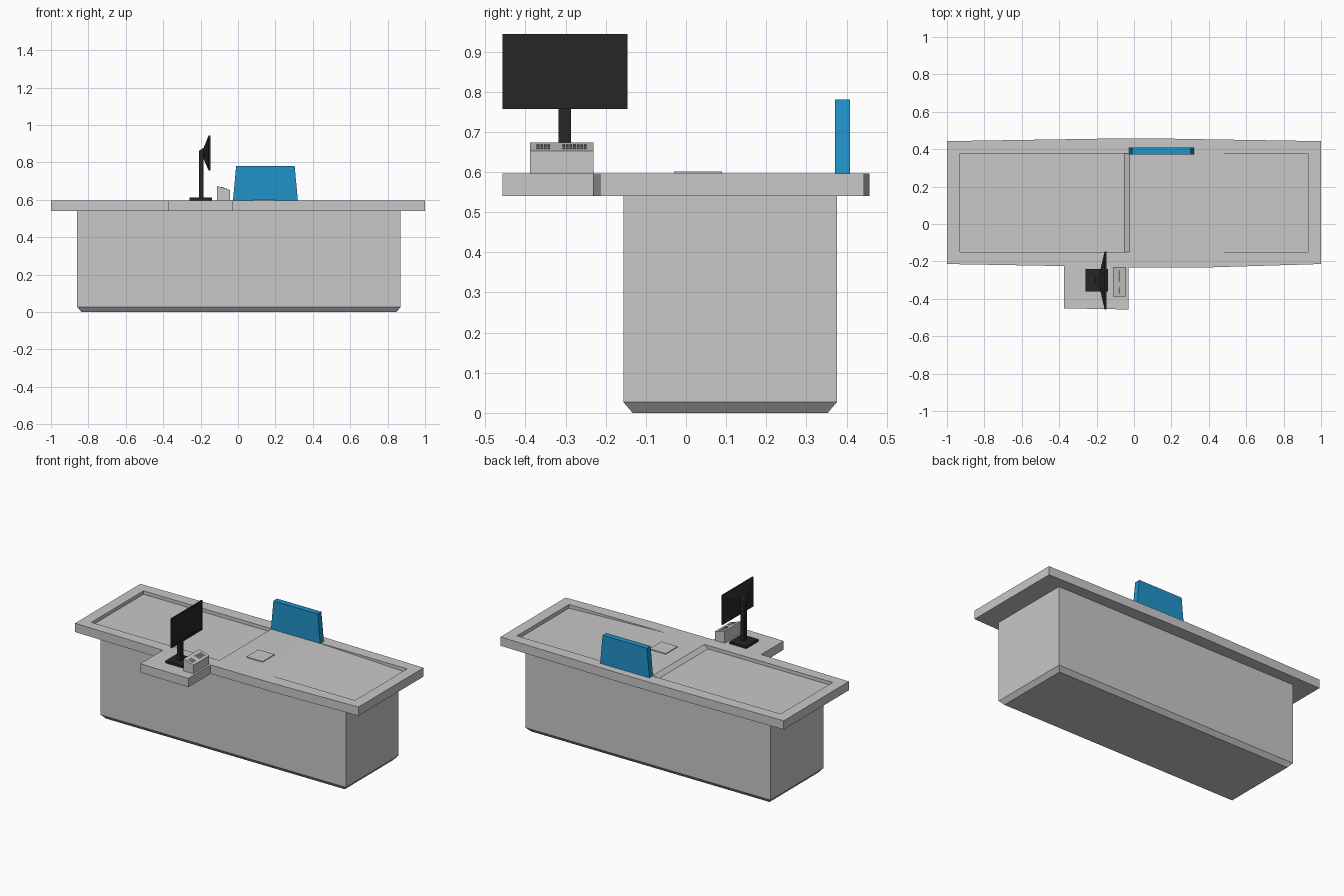
import bpy, bmesh
from mathutils import Vector

if "Cube" in bpy.data.objects:
    bpy.data.objects.remove(bpy.data.objects["Cube"])


def material(name, rgb):
    m = bpy.data.materials.new(name)
    m.diffuse_color = (*rgb, 1)
    m.use_nodes = True
    m.node_tree.nodes["Principled BSDF"].inputs["Base Color"].default_value = m.diffuse_color
    return m


GREY = material("light grey", (0.578, 0.578, 0.578))
BLUE = material("blue", (0.015, 0.292, 0.597))
BLACK = material("black", (0.019, 0.019, 0.019))


def make(name, bm, mat):
    bmesh.ops.recalc_face_normals(bm, faces=bm.faces)
    me = bpy.data.meshes.new(name)
    bm.to_mesh(me)
    bm.free()
    ob = bpy.data.objects.new(name, me)
    bpy.context.collection.objects.link(ob)
    me.materials.append(mat)
    return ob


def loft(name, rings, mat):
    """Closed solid through rings that have equal point counts."""
    bm = bmesh.new()
    vs = [[bm.verts.new(p) for p in r] for r in rings]
    n = len(vs[0])
    for a, b in zip(vs, vs[1:]):
        for i in range(n):
            j = (i + 1) % n
            bm.faces.new((a[i], a[j], b[j], b[i]))
    bm.faces.new(vs[0])
    bm.faces.new(vs[-1])
    return make(name, bm, mat)


def rect_z(x0, x1, y0, y1, z):
    return [(x0, y0, z), (x1, y0, z), (x1, y1, z), (x0, y1, z)]


def rect_x(x, y0, y1, z0, z1):
    return [(x, y0, z0), (x, y1, z0), (x, y1, z1), (x, y0, z1)]


def box(name, x0, x1, y0, y1, z0, z1, mat):
    return loft(name, [rect_z(x0, x1, y0, y1, z0), rect_z(x0, x1, y0, y1, z1)], mat)


def prism_y(name, profile, y0, y1, mat):
    return loft(name, [[(x, y, z) for x, z in profile] for y in (y0, y1)], mat)


TOP = 0.596

# Cabinet with a bevelled plinth
loft("cabinet", [rect_z(-0.837, 0.847, -0.133, 0.353, 0),
                 rect_z(-0.86, 0.87, -0.156, 0.376, 0.027),
                 rect_z(-0.86, 0.87, -0.156, 0.376, 0.542)], GREY)

# Counter top with slightly bowed edges and an operator shelf
outline = [(-1, -0.214), (-0.373, -0.225), (-0.373, -0.451), (-0.03, -0.457),
           (-0.03, -0.232), (0.4, -0.232), (1, -0.214), (1, 0.443), (0.5, 0.451),
           (0.15, 0.457), (-0.12, 0.457), (-0.5, 0.451), (-1, 0.443)]
counter = loft("counter_top", [[(x, y, z) for x, y in outline] for z in (0.54, TOP)], GREY)

# Recesses: flat belt on the left, sloping bagging area on the right
cutters = [
    prism_y("belt_cutter", [(-0.93, 0.574), (-0.05, 0.574), (0, 0.618), (-0.93, 0.618)],
            -0.15, 0.376, GREY),
    prism_y("bagging_cutter", [(0.93, 0.572), (0.93, 0.62), (0.05, 0.62), (0.05, 0.6031)],
            -0.15, 0.376, GREY)]
bpy.context.view_layer.objects.active = counter
for c in cutters:
    c.hide_render = True
    mod = counter.modifiers.new("recess", 'BOOLEAN')
    mod.operation = 'DIFFERENCE'
    mod.solver = 'EXACT'
    mod.object = c
    bpy.ops.object.modifier_apply(modifier=mod.name)
    bpy.data.objects.remove(c)

# Scanner plate
box("scanner_plate", 0.08, 0.195, -0.03, 0.09, TOP - 0.004, 0.601, GREY)

# Blue divider panel with tapered ends
prism_y("divider_panel", [(-0.027, TOP), (0.32, TOP), (0.303, 0.78), (-0.01, 0.78)],
        0.371, 0.408, BLUE)

# Monitor foot and post
box("monitor_foot", -0.258, -0.14, -0.36, -0.24, TOP, 0.612, BLACK)
prism_y("monitor_post", [(-0.208, 0.61), (-0.184, 0.61), (-0.184, 0.878), (-0.208, 0.862)],
        -0.317, -0.287, BLACK)

# Monitor: tapered back, flat bezel and recessed screen facing +x
loft("monitor_screen", [rect_x(-0.185, -0.335, -0.269, 0.82, 0.875),
                        rect_x(-0.157, -0.457, -0.146, 0.757, 0.944),
                        rect_x(-0.147, -0.457, -0.146, 0.757, 0.944),
                        rect_x(-0.147, -0.448, -0.155, 0.771, 0.932),
                        rect_x(-0.150, -0.448, -0.155, 0.771, 0.932)], BLACK)

# Payment terminal with sloping top
A, B = Vector((-0.112, 0, 0.674)), Vector((-0.042, 0, 0.652))
prism_y("terminal", [(-0.112, TOP), (-0.042, TOP), (B.x, B.z), (A.x, A.z)],
        -0.388, -0.23, GREY)

# Two groups of keys on the terminal slope
up = Vector((0.022, 0, 0.07)).normalized() * 0.002
for g, (start, count) in enumerate([(-0.372, 4), (-0.308, 7)]):
    for row in range(3):
        p0 = A.lerp(B, 0.30 + row * 0.17)
        p1 = A.lerp(B, 0.42 + row * 0.17)
        for k in range(count):
            y = start + k * 0.009
            ring = [p0 + Vector((0, y, 0)), p1 + Vector((0, y, 0)),
                    p1 + Vector((0, y + 0.0065, 0)), p0 + Vector((0, y + 0.0065, 0))]
            loft(f"key_{g}_{row}_{k}", [[p - up for p in ring], [p + up for p in ring]], GREY)
